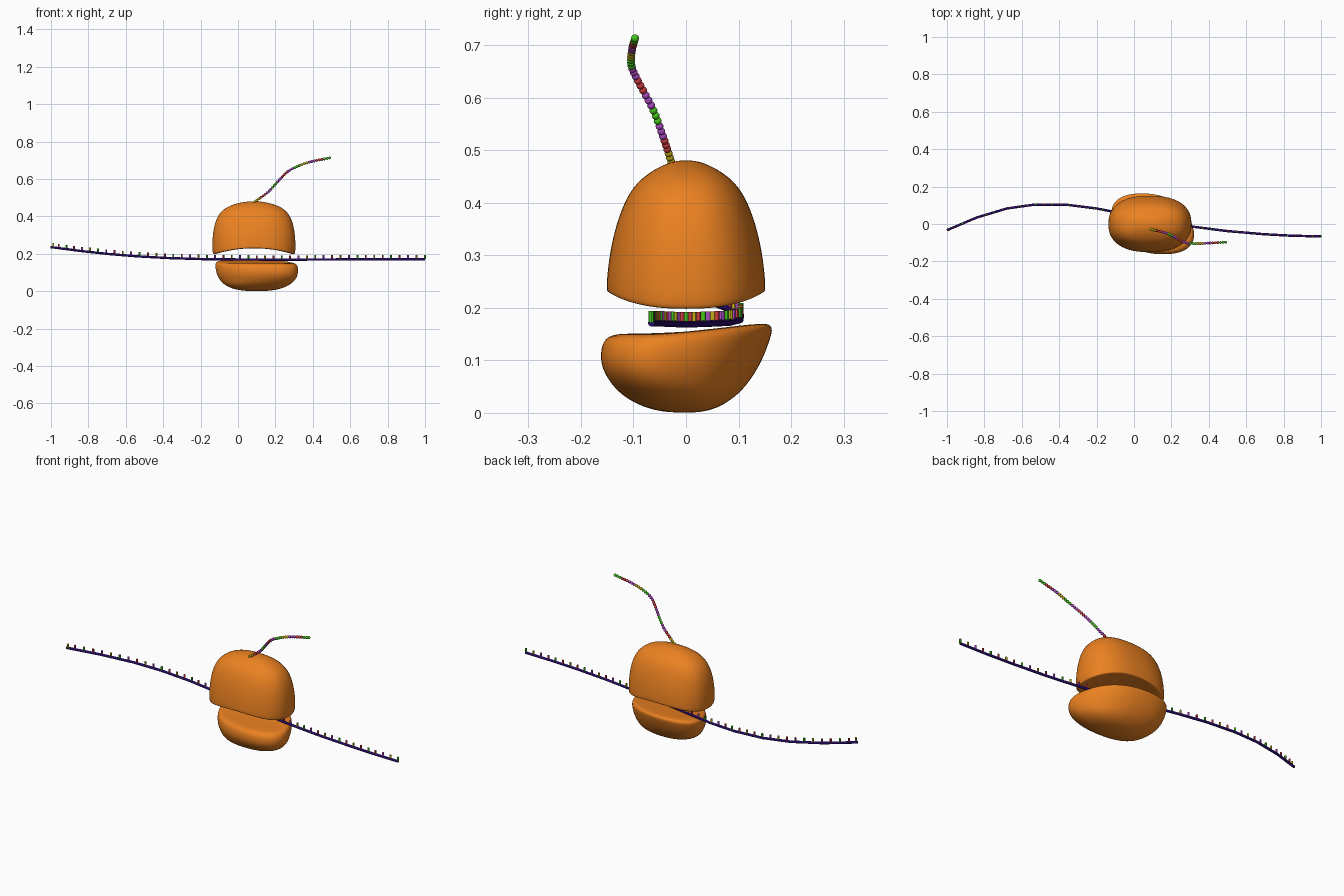
import bpy, bmesh, math
from mathutils import Vector

if "Cube" in bpy.data.objects:
    bpy.data.objects.remove(bpy.data.objects["Cube"])


def material(name, rgb):
    m = bpy.data.materials.new(name)
    m.diffuse_color = (*rgb, 1)
    m.use_nodes = True
    m.node_tree.nodes["Principled BSDF"].inputs["Base Color"].default_value = m.diffuse_color
    return m


ORANGE = material("orange", (0.83, 0.22, 0.015))
NAVY = material("navy", (0.02, 0.003, 0.15))
BEADS = [material("yellow", (0.55, 0.42, 0.01)), material("red", (0.62, 0.045, 0.05)),
         material("purple", (0.42, 0.07, 0.55)), material("green", (0.06, 0.58, 0.012))]


def finish(bm, name, mats):
    bmesh.ops.recalc_face_normals(bm, faces=bm.faces[:])
    for f in bm.faces:
        f.smooth = True
    me = bpy.data.meshes.new(name)
    bm.to_mesh(me)
    bm.free()
    for m in mats:
        me.materials.append(m)
    ob = bpy.data.objects.new(name, me)
    bpy.context.collection.objects.link(ob)
    return ob


def lump(name, levels, power, warp, start, end, segs=32):
    """Skin of superellipse rings (z, x0, x1, y0, y1), closed with a point at each end."""
    bm = bmesh.new()
    rings = []
    for z, x0, x1, y0, y1 in levels:
        ring = []
        for i in range(segs):
            t = math.tau * i / segs
            c, s = math.cos(t), math.sin(t)
            c = math.copysign(abs(c) ** (2 / power), c)
            s = math.copysign(abs(s) ** (2 / power), s)
            x = (x0 + x1) / 2 + (x1 - x0) / 2 * c
            y = (y0 + y1) / 2 + (y1 - y0) / 2 * s
            ring.append(bm.verts.new(warp(x, y, z)))
        rings.append(ring)
    for a, b in zip(rings, rings[1:]):
        for i in range(segs):
            j = (i + 1) % segs
            bm.faces.new((a[i], a[j], b[j], b[i]))
    for ring, tip in ((rings[0], start), (rings[-1], end)):
        v = bm.verts.new(warp(*tip))
        for i in range(segs):
            bm.faces.new((ring[i], ring[(i + 1) % segs], v))
    ob = finish(bm, name, [ORANGE])
    ob.modifiers.new("smooth", 'SUBSURF').levels = 2
    ob.modifiers["smooth"].render_levels = 2
    return ob


# Upper dome, its underside arched across x
CX = 0.085


def upper_warp(x, y, z):
    s = max(0, min(1, (z - 0.23) / 0.25))
    return x, y, z - 0.036 * ((x - CX) / 0.22) ** 2 * (1 - s) ** 2


dome = [(0.479, .045, .024), (0.470, .092, .048), (0.453, .140, .077), (0.43, .174, .101),
        (0.40, .197, .118), (0.36, .213, .133), (0.31, .222, .145), (0.26, .224, .151),
        (0.236, .221, .152), (0.230, .215, .150), (0.230, .19, .135), (0.233, .13, .09),
        (0.234, .06, .045)]
lump("upper_subunit", [(z, CX - a, CX + a, -b, b) for z, a, b in dome], 2.4, upper_warp,
     (CX, 0, 0.481), (CX, 0, 0.234))


# Lower bowl, skewed in plan and raised at the back
def lower_warp(x, y, z):
    lift = 0.02 * max(0, (y + 0.05) / 0.19) ** 1.3 * (z / 0.15)
    return 0.1 + (x - 0.1) * 0.97 - 0.35 * y * min(1, z / 0.06), y, min(z + lift, 0.17)


bowl = [(0.002, .03, .17, -.045, .035), (0.011, -.03, .23, -.083, .067),
        (0.033, -.08, .28, -.123, .102), (0.06, -.102, .302, -.147, .127),
        (0.09, -.115, .315, -.163, .147), (0.12, -.118, .318, -.163, .160),
        (0.137, -.116, .315, -.157, .166), (0.147, -.110, .308, -.146, .161),
        (0.151, -.09, .29, -.125, .140), (0.151, -.02, .22, -.07, .08)]
lump("lower_subunit", bowl, 2.3, lower_warp, (0.1, 0, 0), (0.1, 0, 0.151))


# Smooth path helpers
def spline(pts, steps=8):
    p = [Vector(q) for q in pts]
    p = [2 * p[0] - p[1]] + p + [2 * p[-1] - p[-2]]
    out = []
    for a, b, c, d in zip(p, p[1:], p[2:], p[3:]):
        for k in range(steps):
            t = k / steps
            out.append(0.5 * (2 * b + (c - a) * t + (2 * a - 5 * b + 4 * c - d) * t * t
                              + (3 * b - a - 3 * c + d) * t ** 3))
    return out + [p[-2]]


def spaced(path, n):
    total = sum((b - a).length for a, b in zip(path, path[1:]))
    out, run, k = [], 0, 0
    for a, b in zip(path, path[1:]):
        d = (b - a).length
        while k < n and total * k / (n - 1) <= run + d + 1e-6:
            out.append(a.lerp(b, (total * k / (n - 1) - run) / d))
            k += 1
        run += d
    return out


# Long dark strand of straight lengths
strand = [Vector(p) for p in (
    (-1, -.033, .236), (-.84, .035, .215), (-.68, .083, .198), (-.53, .104, .186),
    (-.36, .103, .177), (-.2, .083, .172), (0, .044, .170), (.16, .012, .169),
    (.32, -.015, .169), (.5, -.038, .170), (.7, -.055, .171), (.85, -.063, .171),
    (1, -.066, .171))]
cu = bpy.data.curves.new("strand", 'CURVE')
cu.dimensions = '3D'
cu.bevel_depth = 0.0065
cu.bevel_resolution = 3
cu.use_fill_caps = True
sp = cu.splines.new('POLY')
sp.points.add(len(strand) - 1)
for pt, co in zip(sp.points, strand):
    pt.co = (*co, 1)
cu.materials.append(NAVY)
bpy.context.collection.objects.link(bpy.data.objects.new("strand", cu))


def colour_new(verts, index):
    for f in {f for v in verts for f in v.link_faces}:
        f.material_index = index


# Coloured pegs standing along the strand
bm = bmesh.new()
order = [0, 1, 3, 1, 2, 0, 3, 2, 1, 0, 2, 3, 1]
for i, p in enumerate(spaced(strand, 46)):
    p.x += 0.012 if i == 0 else 0
    r = bmesh.ops.create_cone(bm, cap_ends=True, segments=12, radius1=0.005, radius2=0.005,
                              depth=0.022)
    bmesh.ops.translate(bm, verts=r["verts"], vec=p + Vector((0, 0, 0.012)))
    colour_new(r["verts"], order[i % len(order)])
pegs = finish(bm, "strand_pegs", BEADS)
bpy.context.view_layer.objects.active = pegs
pegs.select_set(True)
bpy.ops.object.shade_smooth_by_angle()

# Chain of beads rising from the dome, coloured in threes
bm = bmesh.new()
chain = [(.09, -.028, .478), (.16, -.045, .53), (.205, -.063, .578), (.26, -.093, .635),
         (.305, -.104, .662), (.38, -.103, .69), (.49, -.097, .713)]
order = [0, 1, 2, 3, 2, 1, 2, 3, 0, 2, 1, 3]
for i, p in enumerate(spaced(spline(chain), 36)):
    r = bmesh.ops.create_uvsphere(bm, u_segments=16, v_segments=10, radius=0.0075)
    bmesh.ops.translate(bm, verts=r["verts"], vec=p)
    colour_new(r["verts"], order[i // 3 % len(order)])
finish(bm, "bead_chain", BEADS)
